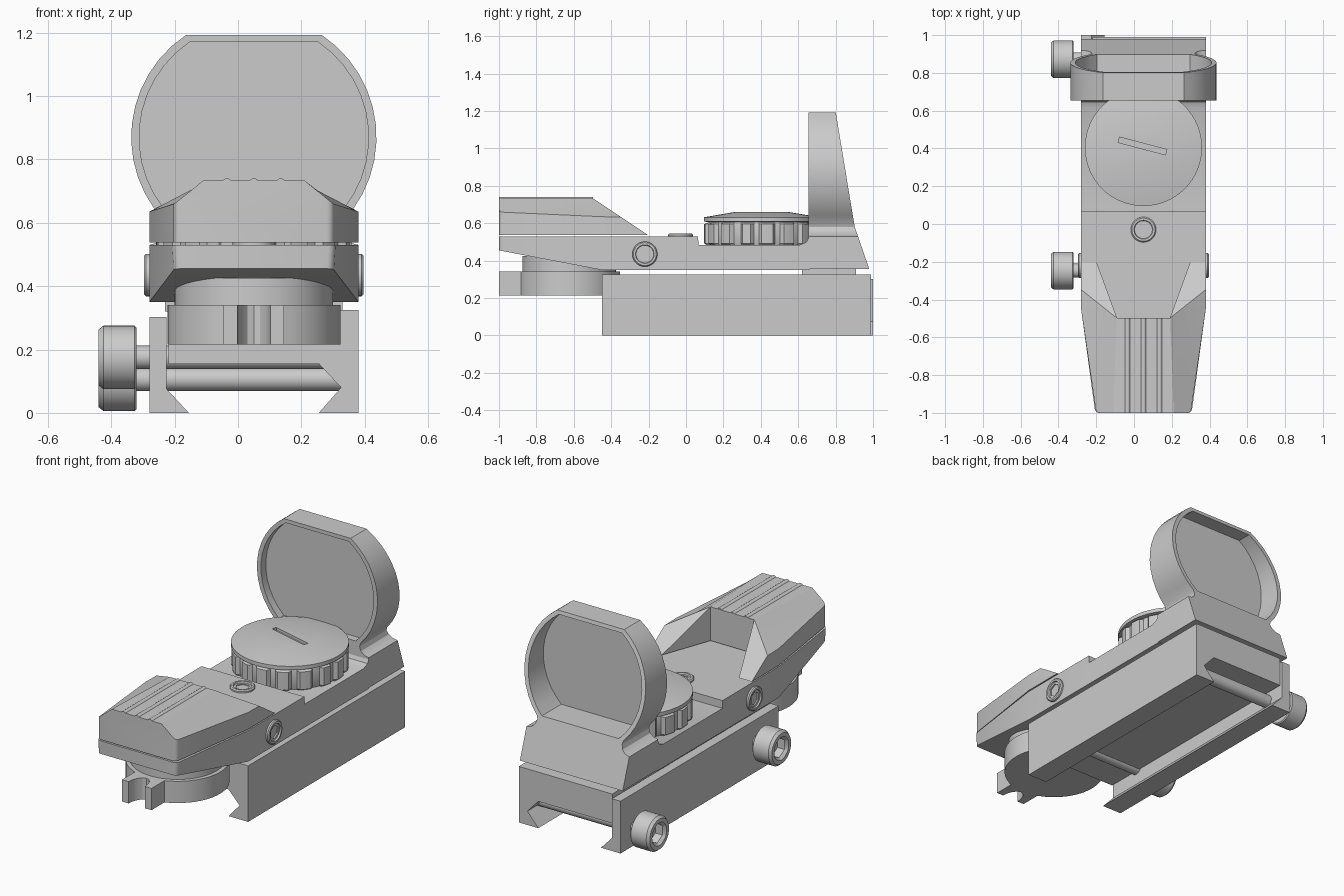
import bpy, bmesh
from math import pi, sin, cos, radians, asin
from mathutils import Vector

if "Cube" in bpy.data.objects:
    bpy.data.objects.remove(bpy.data.objects["Cube"])

CX = 0.05  # centre line of the sight body


def loft(name, rings):
    """Closed solid through equal-length rings of points."""
    bm = bmesh.new()
    vs = [[bm.verts.new(p) for p in r] for r in rings]
    n = len(rings[0])
    for a, b in zip(vs, vs[1:]):
        for i in range(n):
            bm.faces.new((a[i], a[(i + 1) % n], b[(i + 1) % n], b[i]))
    bm.faces.new(vs[0])
    bm.faces.new(vs[-1])
    bmesh.ops.recalc_face_normals(bm, faces=bm.faces)
    me = bpy.data.meshes.new(name)
    bm.to_mesh(me)
    bm.free()
    ob = bpy.data.objects.new(name, me)
    bpy.context.collection.objects.link(ob)
    return ob


def prism_y(name, pts, y0, y1):
    """Extrude an (x, z) outline along y; y1 may be a function of z."""
    end = y1 if callable(y1) else (lambda z: y1)
    return loft(name, [[(x, y0, z) for x, z in pts], [(x, end(z), z) for x, z in pts]])


def prism_z(name, pts, z0, z1):
    return loft(name, [[(x, y, z) for x, y in pts] for z in (z0, z1)])


def mirror(half):
    """Half outline of (half width, z) -> full outline about the centre line."""
    return [(CX + w, z) for w, z in half] + [(CX - w, z) for w, z in reversed(half)]


def lathe(name, prof, base, axis=(0, 0, 1), n=48):
    """Spin (radius, height) pairs; a radius may be a function of the angle."""
    q = Vector((0, 0, 1)).rotation_difference(Vector(axis))
    rings = []
    for r, h in prof:
        ring = []
        for i in range(n):
            t = 2 * pi * i / n
            k = r(t) if callable(r) else r
            ring.append(Vector(base) + q @ Vector((k * cos(t), k * sin(t), h)))
        rings.append(ring)
    return loft(name, rings)


def hexagon(r):
    return lambda t: r * cos(pi / 6) / cos((t % (pi / 3)) - pi / 6)


def modify(ob, kind, **kw):
    m = ob.modifiers.new(kind, kind)
    for k, v in kw.items():
        setattr(m, k, v)
    bpy.context.view_layer.objects.active = ob
    bpy.ops.object.modifier_apply(modifier=m.name)


def cut(ob, cutter):
    modify(ob, 'BOOLEAN', operation='DIFFERENCE', solver='EXACT', object=cutter)
    bpy.data.objects.remove(cutter)


# Rail mount: fixed jaw block and loose clamp jaw
prism_y("rail_mount", [(-0.22, 0.325), (0.38, 0.325), (0.38, 0), (0.255, 0), (0.325, 0.08),
                       (0.255, 0.155), (-0.22, 0.155)], -0.45, 0.99)
prism_y("clamp_jaw", [(-0.28, 0), (-0.155, 0), (-0.225, 0.075), (-0.225, 0.303), (-0.28, 0.303)],
        -0.45, 1.0)

# Clamp bolts with hex sockets
for name, y, z in (("front_bolt", -0.247, 0.175), ("rear_bolt", 0.872, 0.106)):
    lathe(name, [(0.037, 0), (0.037, 0.65), (0.094, 0.65), (0.1, 0.656), (0.1, 0.755), (0.088, 0.77),
                 (0.066, 0.77), (hexagon(0.056), 0.755), (hexagon(0.056), 0.71)],
          (0.33, y, z), (-1, 0, 0))

# Spacer between mount and body
prism_y("body_spacer", mirror([(0.28, 0.32), (0.28, 0.36)]), 0.62, 0.91)

# Body: tapered nose, then a lower deck under the dial
body = loft("body", [[(CX - w, y, b), (CX + w, y, b), (CX + w2, y, t), (CX - w2, y, t)]
                     for y, w, w2, b, t in ((-1, 0.25, 0.255, 0.455, 0.53),
                                            (-0.45, 0.33, 0.33, 0.35, 0.53),
                                            (0.065, 0.33, 0.33, 0.35, 0.53),
                                            (0.066, 0.33, 0.33, 0.35, 0.485),
                                            (0.61, 0.33, 0.33, 0.35, 0.485),
                                            (0.645, 0.33, 0.33, 0.35, 0.5),
                                            (0.66, 0.33, 0.33, 0.35, 0.53))])

# Emitter hood: faceted loft, sloped rear, open trapezoid pocket
def hood_ring(y, w, side, top):
    return [(x, y, z) for x, z in mirror([(w, 0.537), (w, side), (top, 0.733)])]


hood = loft("emitter_hood", [hood_ring(-1, 0.25, 0.66, 0.16), hood_ring(-0.45, 0.33, 0.635, 0.14),
                             hood_ring(-0.15, 0.33, 0.63, 0.14)])
bm = bmesh.new()
bm.from_mesh(hood.data)
res = bmesh.ops.bisect_plane(bm, geom=bm.verts[:] + bm.edges[:] + bm.faces[:], plane_co=(0, -0.5, 0.735),
                             plane_no=(0, 0.2, 0.3), clear_outer=True)
bmesh.ops.holes_fill(bm, edges=[e for e in bm.edges if e.is_boundary])
bmesh.ops.recalc_face_normals(bm, faces=bm.faces)
bm.to_mesh(hood.data)
bm.free()
cut(hood, prism_z("pocket_cutter", [(CX - 0.285, -0.1), (CX - 0.14, -0.497),
                                    (CX + 0.14, -0.497), (CX + 0.285, -0.1)], 0.5, 0.9))

# Soften the vertical nose corners of hood and body
for ob in (hood, body):
    bm = bmesh.new()
    bm.from_mesh(ob.data)
    es = [e for e in bm.edges if all(v.co.y < -0.99 for v in e.verts)
          and abs(e.verts[0].co.x - e.verts[1].co.x) < 0.02]
    bmesh.ops.bevel(bm, geom=es, offset=0.02, segments=3, profile=0.5, affect='EDGES')
    bm.to_mesh(ob.data)
    bm.free()

# Ribs along the hood top
for i in (-1, 0, 1):
    lathe("hood_rib", [(0.016, 0), (0.016, 0.502)], (CX + i * 0.085, -1, 0.724), (0, 1, 0), 16)

# Battery neck and the knob below it with its forked thumb tab
lathe("battery_neck", [(0.25, 0.33), (0.25, 0.425)], (CX, -0.625, 0), n=64)
R, KY = 0.273, -0.625
d = asin(0.095 / R)
knob = [(CX + R * cos(t), KY + R * sin(t))
        for t in (-pi / 2 + d + (2 * pi - 2 * d) * i / 56 for i in range(57))]
knob += [(CX - 0.095, -1), (CX - 0.052, -1)]
knob += [(CX - 0.052 * cos(pi * i / 8), -1 + 0.09 * sin(pi * i / 8)) for i in range(1, 8)]
knob += [(CX + 0.052, -1), (CX + 0.095, -1)]
prism_z("battery_knob", knob, 0.215, 0.341)

# Adjustment screws: both sides and the top
for name, p, a in (("left_screw", (-0.25, -0.22, 0.435), (-1, 0, 0)),
                   ("right_screw", (0.35, -0.22, 0.435), (1, 0, 0)),
                   ("top_screw", (CX, -0.03, 0.498), (0, 0, 1))):
    lathe(name, [(0.067, 0), (0.067, 0.04), (0.061, 0.046), (0.05, 0.046), (0.047, 0.038),
                 (hexagon(0.038), 0.038), (hexagon(0.038), 0.012)], p, a)


# Brightness dial: fluted skirt, groove, domed cap with a coin slot
def flute(t):
    return 0.308 if (t * 16 / (2 * pi)) % 1 < 0.62 else 0.288


lathe("dial_skirt", [(0.28, 0.475), (flute, 0.493), (flute, 0.595), (0.285, 0.605), (0.285, 0.62)],
      (CX, 0.405, 0), n=128)
cap = lathe("dial_cap", [(0.29, 0.606), (0.31, 0.61), (0.31, 0.632), (0.15, 0.659)], (CX, 0.405, 0), n=64)
u, v = Vector((0.125, -0.033)), Vector((0.004, 0.014))
c = Vector((CX - 0.005, 0.413))
cut(cap, prism_z("slot_cutter", [tuple(c + a * u + b * v) for a, b in ((-1, -1), (1, -1), (1, 1), (-1, 1))],
                 0.642, 0.7))


# Lens frame: flat-topped ring on a flared foot, rear face sloping back
def rear(z):
    return 0.98 - (z - 0.355) * 0.345 if z < 0.58 else 0.902 - (z - 0.58) * 0.165


def arc(r, lo, hi, n=12):
    """Right half of a circle truncated at heights lo and hi."""
    a, b = asin(lo / r), asin(hi / r)
    return [(r * cos(a + (b - a) * i / n), 0.87 + r * sin(a + (b - a) * i / n)) for i in range(n + 1)]


foot = [(0.33, 0.355), (0.33, 0.53), (0.3, 0.538), (0.28, 0.555), (0.272, 0.58)]
frame = prism_y("lens_frame", mirror(foot + arc(0.387, -0.27, 0.322)), 0.655, rear)
cut(frame, prism_y("opening_cutter", mirror(arc(0.362, -0.265, 0.3)), 0.5, 1.2))
prism_y("lens", mirror(arc(0.364, -0.268, 0.303)), 0.70, 0.72)

# Smooth rounded parts, keep hard edges
for ob in bpy.context.scene.objects:
    ob.select_set(True)
bpy.context.view_layer.objects.active = body
bpy.ops.object.shade_smooth_by_angle(angle=radians(28))
